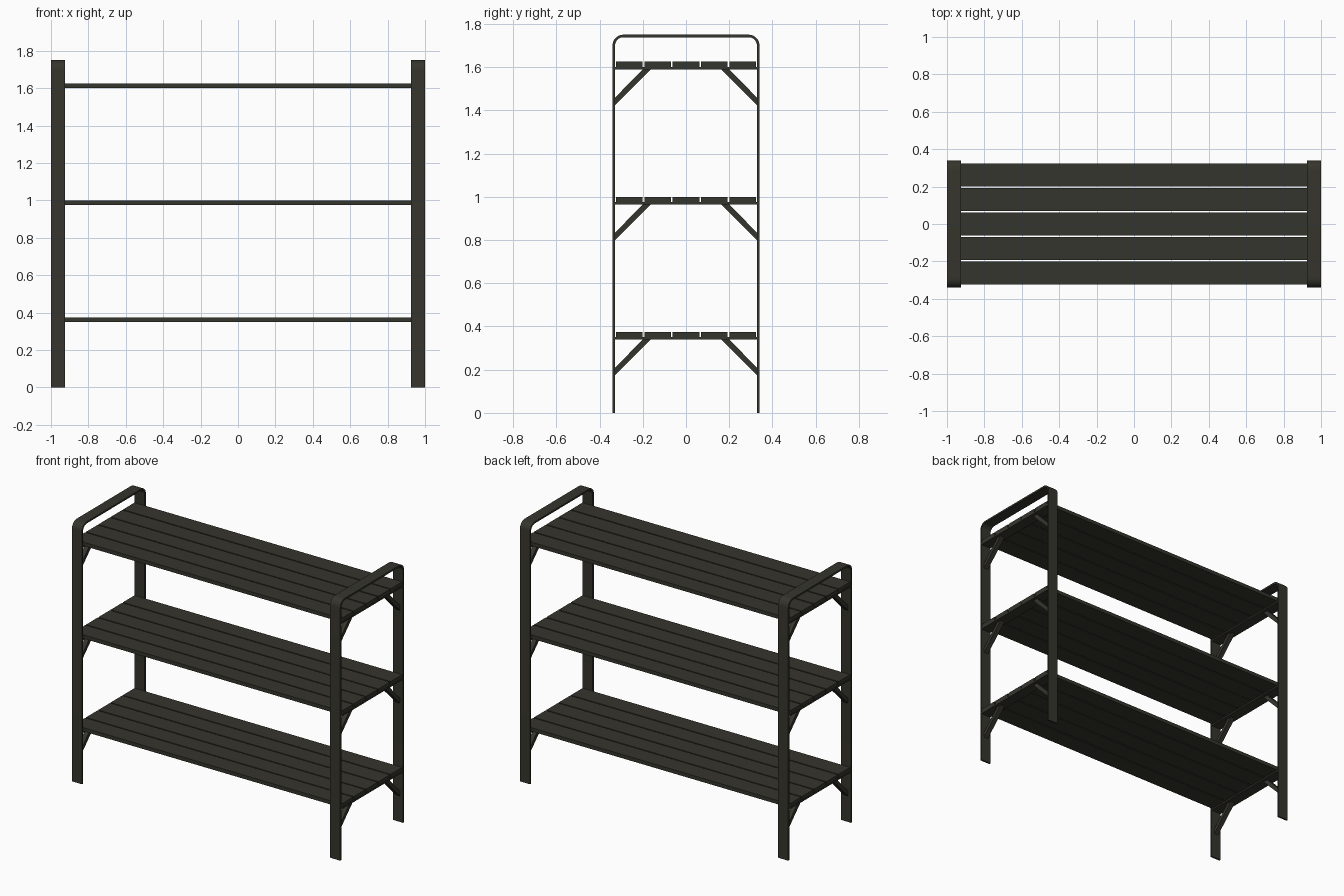
import bpy, bmesh, math

if "Cube" in bpy.data.objects:
    bpy.data.objects.remove(bpy.data.objects["Cube"])

paint = bpy.data.materials.new("dark olive")
paint.diffuse_color = (0.036, 0.035, 0.026, 1)
paint.use_nodes = True
paint.node_tree.nodes["Principled BSDF"].inputs["Base Color"].default_value = paint.diffuse_color

W, D, H = 1.0, 0.34, 1.75      # half width, half depth, height
BAR_W, BAR_T = 0.075, 0.012    # flat bar width and thickness
SHELF_TOPS = (0.375, 1.0, 1.625)


def finish(bm, name, smooth=False):
    bmesh.ops.recalc_face_normals(bm, faces=bm.faces)
    me = bpy.data.meshes.new(name)
    bm.to_mesh(me)
    bm.free()
    me.materials.append(paint)
    ob = bpy.data.objects.new(name, me)
    bpy.context.collection.objects.link(ob)
    if smooth:
        bpy.ops.object.select_all(action='DESELECT')
        ob.select_set(True)
        bpy.context.view_layer.objects.active = ob
        bpy.ops.object.shade_smooth_by_angle(angle=math.radians(30))
    return ob


def prism(name, profile, x0, x1):
    """Extrude a (y, z) outline from x0 to x1."""
    bm = bmesh.new()
    a = [bm.verts.new((x0, y, z)) for y, z in profile]
    b = [bm.verts.new((x1, y, z)) for y, z in profile]
    bm.faces.new(a)
    bm.faces.new(b[::-1])
    n = len(a)
    for i in range(n):
        bm.faces.new((a[i], b[i], b[(i + 1) % n], a[(i + 1) % n]))
    return finish(bm, name)


def box(name, x0, x1, y0, y1, z0, z1):
    return prism(name, [(y0, z0), (y1, z0), (y1, z1), (y0, z1)], x0, x1)


def arch(inset, radius=0.05, steps=8):
    """Upside-down U outline with rounded corners."""
    pts = [(-D + inset, 0)]
    for cy, start in ((-D + radius, 180), (D - radius, 90)):
        for i in range(steps + 1):
            t = math.radians(start - 90 * i / steps)
            r = radius - inset
            pts.append((cy + r * math.cos(t), H - radius + r * math.sin(t)))
    return pts + [(D - inset, 0)]


def end_frame(name, x0, x1):
    bm = bmesh.new()
    rings = []
    for (oy, oz), (iy, iz) in zip(arch(0), arch(BAR_T)):
        rings.append([bm.verts.new(p) for p in
                      ((x0, oy, oz), (x1, oy, oz), (x1, iy, iz), (x0, iy, iz))])
    for r, s in zip(rings, rings[1:]):
        for k in range(4):
            bm.faces.new((r[k], r[(k + 1) % 4], s[(k + 1) % 4], s[k]))
    bm.faces.new(rings[0])
    bm.faces.new(rings[-1][::-1])
    return finish(bm, name, True)


# bent end frames
for side, label in ((-1, "left"), (1, "right")):
    xs = sorted((side * W, side * (W - BAR_W)))
    end_frame(f"{label}_end_frame", *xs)

    for top in SHELF_TOPS:
        # flat cross bar carrying the boards
        under = top - 0.035
        box(f"{label}_cross_bar", *xs, -D + BAR_T, D - BAR_T, under, top - 0.025)
        # diagonal braces
        mid = side * (W - BAR_W / 2)
        yi = D - BAR_T / 2
        for s, place in ((-1, "front"), (1, "back")):
            prism(f"{label}_{place}_brace",
                  [(s * yi, top - 0.206), (s * yi, top - 0.172),
                   (s * 0.198, under + 0.002), (s * 0.160, under + 0.002)],
                  mid - 0.016, mid + 0.016)

# shelf boards
BOARD, GAP = 0.123, 0.008
for top in SHELF_TOPS:
    for i in range(5):
        y = (i - 2) * (BOARD + GAP)
        box("shelf_board", -W + 0.002, W - 0.002,
            y - BOARD / 2, y + BOARD / 2, top - 0.025, top)
